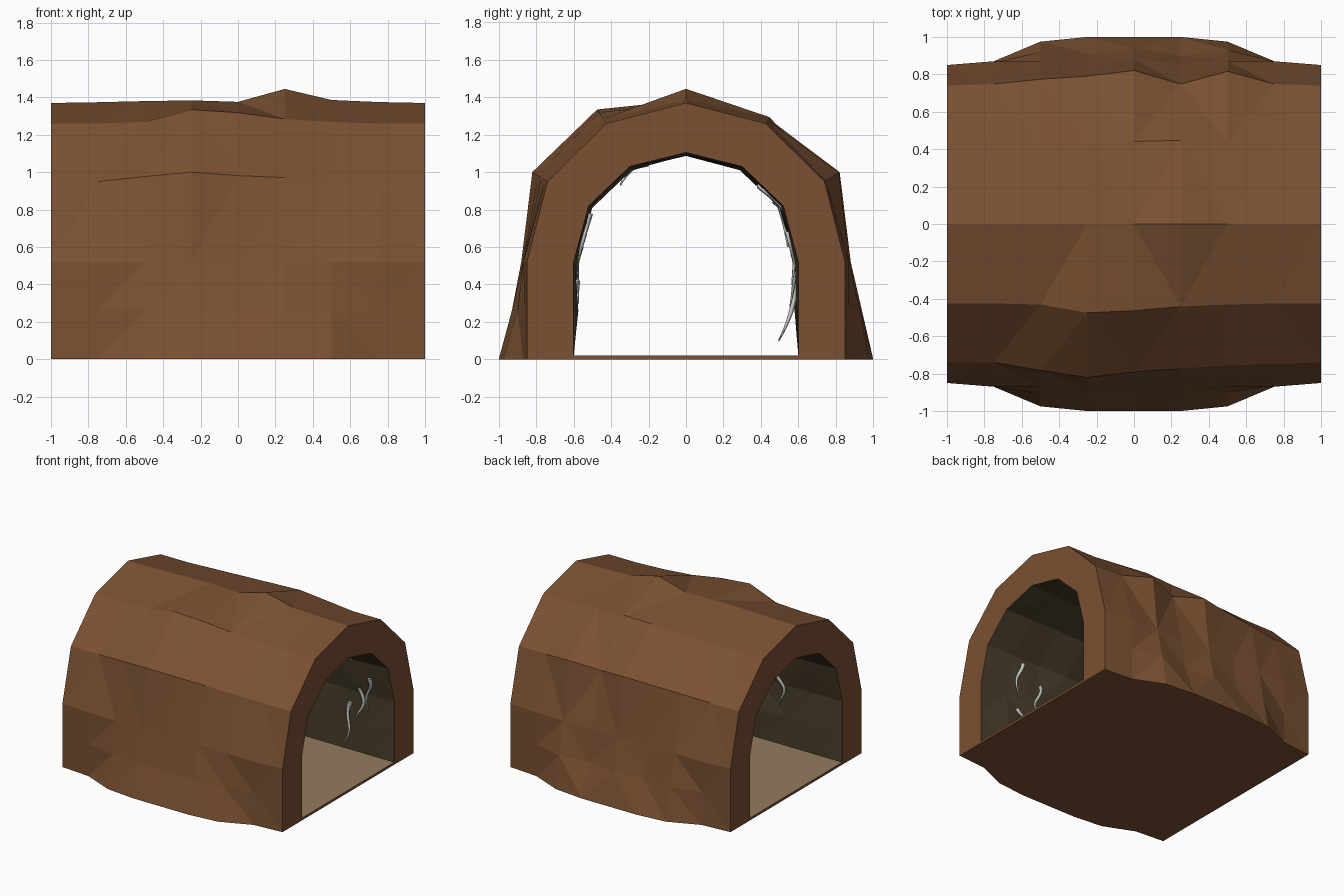
import bpy, bmesh, math, random
from mathutils import Vector

if "Cube" in bpy.data.objects:
    bpy.data.objects.remove(bpy.data.objects["Cube"])
random.seed(4)


def material(name, rgb):
    m = bpy.data.materials.new(name)
    m.use_nodes = True
    m.diffuse_color = (*rgb, 1)
    m.node_tree.nodes["Principled BSDF"].inputs["Base Color"].default_value = (*rgb, 1)
    return m


earth = material("brown earth", (0.195, 0.082, 0.032))
wall = material("dark olive wall", (0.069, 0.049, 0.026))
sand = material("tan floor", (0.29, 0.2, 0.11))
pale = material("pale root", (0.56, 0.56, 0.53))

# Half arch profiles from foot to crown, as (y, z)
OUTER = [(.85, 0), (.85, .26), (.85, .52), (.74, .95), (.425, 1.26), (0, 1.37)]
INNER = [(.6, .02), (.6, .26), (.6, .52), (.52, .82), (.3, 1.03), (0, 1.105)]
OUTWARD = [(1, 0), (1, 0), (1, 0), (.85, .53), (.55, .83), (0, 1)]
STATIONS = [i / 4 - 1 for i in range(9)]

# Outward swell of each profile point along the tunnel, in hundredths
FOOT = [0, 2, 12.5, 15, 15, 15, 12.5, 2, 0]
CROWN = [0, .4, 1, 1.4, .6, 7.5, 1.6, .5, 0]
FRONT = [FOOT, [0, 2, 6, 8, 7, 8, 5, 1, 0], [0, 2, 2, 3, 2, 2, 2, 2, 0],
         [0, 0, 5, 9.5, 6, 4, 2, 1, 0], [0, 0, 1, 9, 7, 3, 1, 0, 0], CROWN]
BACK = [FOOT, [0, 1, 7, 6, 9, 5, 8, 2, 0], [0, 2, 2, 1, 3, 1, 2, 2, 0],
        [0, 1, 4, 6, 9.5, 1, 9, 1, 0], [0, 0, 1, 2, 3, 4, 2, 0, 0], CROWN]


def arch(bm, x, profile, offset):
    """One ring of vertices from the front foot over the crown to the back foot."""
    ring = []
    for side, k in [(-1, k) for k in range(6)] + [(1, k) for k in range(4, -1, -1)]:
        d = offset(side, k)
        y, z = profile[k]
        oy, oz = OUTWARD[k]
        ring.append(bm.verts.new((x, side * (y + d * oy), z + d * oz)))
    return ring


def bridge(bm, a, b, slot):
    for j in range(len(a) - 1):
        bm.faces.new((a[j], a[j + 1], b[j + 1], b[j])).material_index = slot


# Tunnel shell: rough outside, faceted lining, flat end faces, floor and base
bm = bmesh.new()
outs, ins = [], []
for i, x in enumerate(STATIONS):
    end = i in (0, 8)
    outs.append(arch(bm, x, OUTER, lambda s, k: (FRONT if s < 0 else BACK)[k][i] / 100))
    ins.append(arch(bm, x, INNER,
                    lambda s, k: 0 if end or k == 0 else -random.uniform(0, .025)))
for i in range(8):
    bridge(bm, outs[i], outs[i + 1], 0)
    bridge(bm, ins[i + 1], ins[i], 1)
    bm.faces.new((ins[i][0], ins[i + 1][0], ins[i + 1][-1], ins[i][-1])).material_index = 2
    bm.faces.new((outs[i][0], outs[i + 1][0], outs[i + 1][-1], outs[i][-1]))
for i in (0, 8):
    bridge(bm, outs[i], ins[i], 0)
    bm.faces.new((outs[i][0], ins[i][0], ins[i][-1], outs[i][-1]))
bmesh.ops.recalc_face_normals(bm, faces=bm.faces)
bmesh.ops.triangulate(bm, faces=bm.faces, quad_method='SHORT_EDGE')
mesh = bpy.data.meshes.new("tunnel")
bm.to_mesh(mesh)
bm.free()
for m in (earth, wall, sand):
    mesh.materials.append(m)
bpy.context.collection.objects.link(bpy.data.objects.new("tunnel", mesh))


def lining(z):
    """Half width of the lining at height z."""
    for (y0, z0), (y1, z1) in zip(INNER, INNER[1:]):
        if z <= z1:
            return y0 + (y1 - y0) * (z - z0) / (z1 - z0)
    return 0


def root(name, side, x, top, length, droop):
    """A tapering, wriggling root that grows out of the wall and hangs down."""
    curve = bpy.data.curves.new(name, 'CURVE')
    curve.dimensions = '3D'
    curve.bevel_depth = .02
    curve.bevel_resolution = 0
    curve.use_fill_caps = True
    steps = 9
    spline = curve.splines.new('POLY')
    spline.points.add(steps)
    phase = random.uniform(0, 6)
    for n, p in enumerate(spline.points):
        t = n / steps
        z = top - length * t
        y = lining(z) - .015 - droop * t * t
        p.co = (x + .025 * math.sin(phase + 6 * t) - .02 * t, side * y, z, 1)
        p.radius = 1 - .8 * t
    curve.materials.append(pale)
    bpy.context.collection.objects.link(bpy.data.objects.new(name, curve))


# Roots on both walls
for n, spec in enumerate([
        (1, .62, .42, .32, .09), (1, .72, .56, .28, .03), (1, .8, .68, .28, .02),
        (1, .7, .93, .13, .0), (1, -.3, .85, .25, .02),
        (-1, .68, .78, .27, .01), (-1, .48, .67, .23, .01),
        (-1, .63, .42, .12, .01), (-1, -.45, .6, .25, .01),
        (-1, .1, 1.05, .12, .04)]):
    root(f"root_{n + 1}", *spec)
